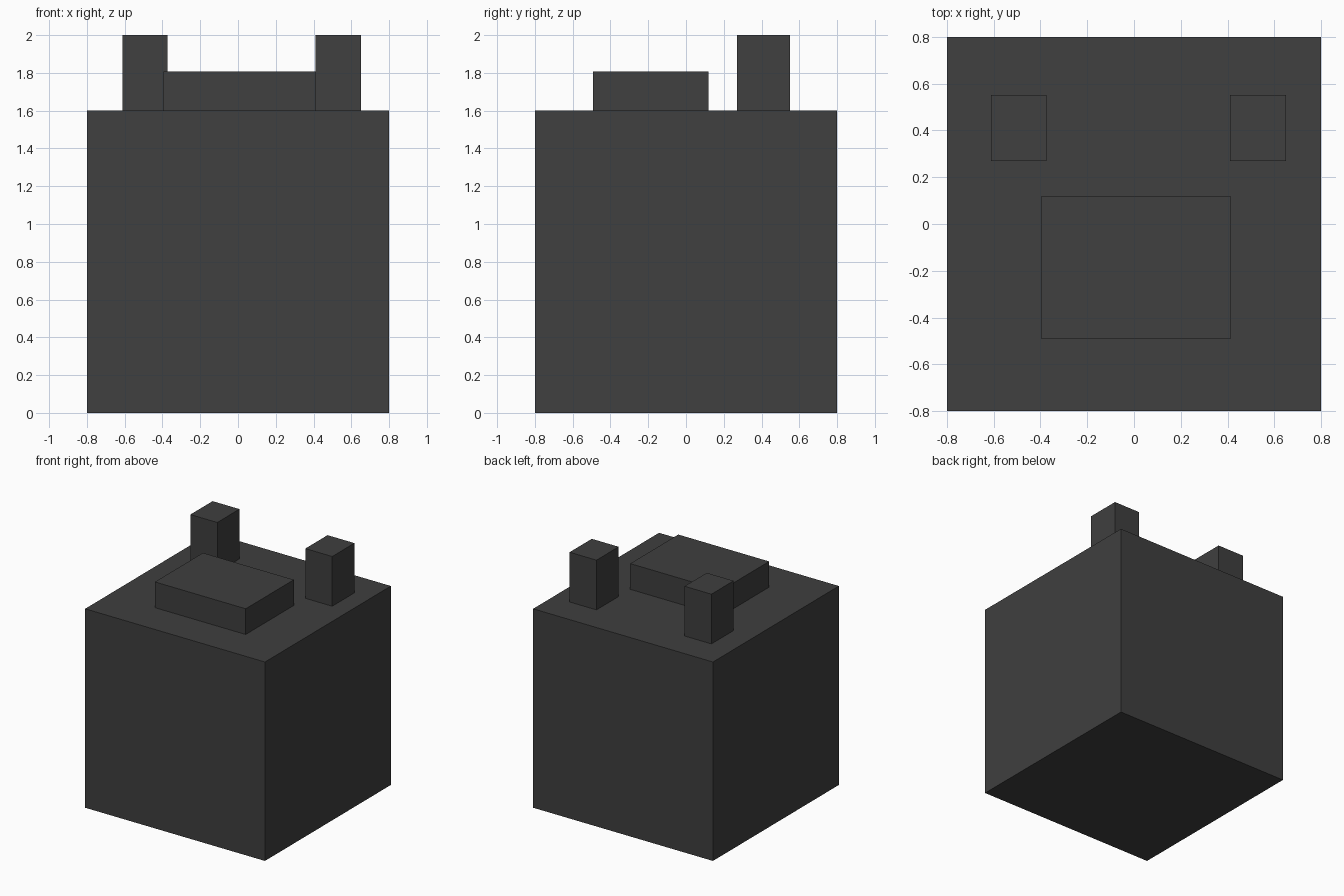
import bpy

if "Cube" in bpy.data.objects:
    bpy.data.objects.remove(bpy.data.objects["Cube"])

# One dark grey for the whole model
grey = bpy.data.materials.new("dark grey")
grey.diffuse_color = (0.05, 0.05, 0.05, 1.0)
grey.use_nodes = True
grey.node_tree.nodes["Principled BSDF"].inputs["Base Color"].default_value = grey.diffuse_color


def box(name, x, y, z):
    """Add a box spanning the given (min, max) ranges."""
    spans = (x, y, z)
    bpy.ops.mesh.primitive_cube_add(size=1, location=[(a + b) / 2 for a, b in spans])
    obj = bpy.context.object
    obj.name = name
    obj.scale = [b - a for a, b in spans]
    bpy.ops.object.transform_apply(location=False, rotation=False, scale=True)
    obj.data.materials.append(grey)
    return obj


# Main block
box("body", (-0.8, 0.8), (-0.8, 0.8), (0.0, 1.6))

# Low raised slab on the top
box("top_slab", (-0.395, 0.413), (-0.492, 0.119), (1.6, 1.807))

# Pair of posts behind the slab
for side, x0 in (("left", -0.612), ("right", 0.411)):
    box(side + "_post", (x0, x0 + 0.239), (0.269, 0.551), (1.6, 2.0))
